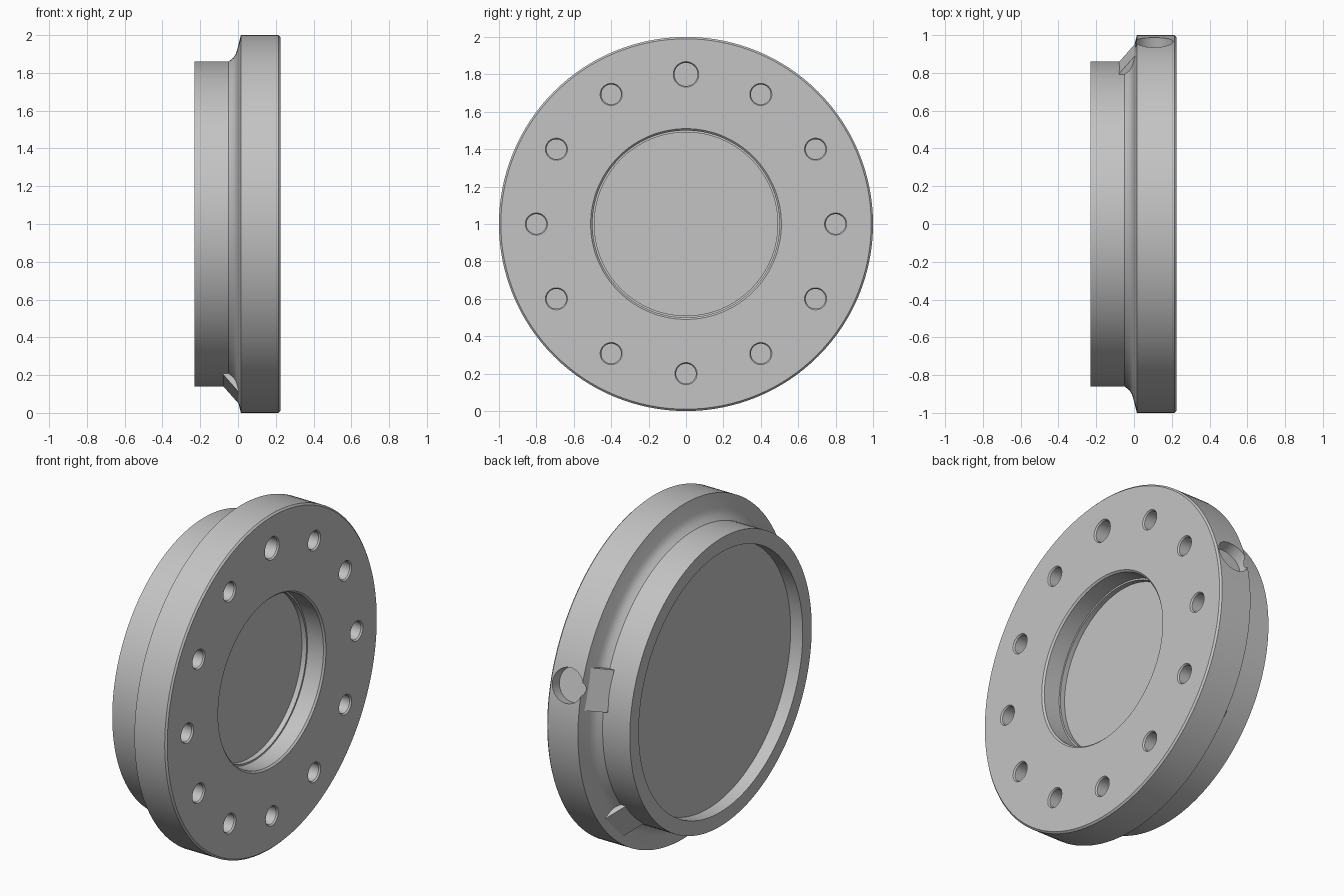
import bpy, bmesh, math
from mathutils import Matrix, Vector

cube = bpy.data.objects.get("Cube")
if cube:
    bpy.data.objects.remove(cube, do_unlink=True)

GREY = (0.55, 0.55, 0.55, 1)
metal = bpy.data.materials.new("grey metal")
metal.use_nodes = True
metal.diffuse_color = GREY
metal.node_tree.nodes["Principled BSDF"].inputs["Base Color"].default_value = GREY


def make_object(name, bm):
    bmesh.ops.remove_doubles(bm, verts=bm.verts, dist=1e-5)
    bmesh.ops.recalc_face_normals(bm, faces=bm.faces)
    mesh = bpy.data.meshes.new(name)
    bm.to_mesh(mesh)
    bm.free()
    mesh.materials.append(metal)
    obj = bpy.data.objects.new(name, mesh)
    bpy.context.collection.objects.link(obj)
    return obj


def revolve(bm, profile, steps, matrix):
    """Spin (x, radius) points about the x axis, then place the result."""
    verts = [bm.verts.new((x, r, 0)) for x, r in profile]
    edges = [bm.edges.new(pair) for pair in zip(verts, verts[1:])]
    before = set(bm.verts) - set(verts)
    bmesh.ops.spin(bm, geom=verts + edges, axis=(1, 0, 0), cent=(0, 0, 0),
                   angle=math.tau, steps=steps)
    bmesh.ops.transform(bm, matrix=matrix, verts=[v for v in bm.verts if v not in before])


def at_angle(degrees):
    """Frame on the wheel centre with local y pointing outward."""
    return Matrix.Translation((0, 0, 1)) @ Matrix.Rotation(math.radians(degrees), 4, 'X')


def combine(target, tool, operation):
    mod = target.modifiers.new(operation.lower(), 'BOOLEAN')
    mod.operation = operation
    mod.solver = 'EXACT'
    mod.object = tool
    bpy.context.view_layer.objects.active = target
    bpy.ops.object.modifier_apply(modifier=mod.name)
    bpy.data.objects.remove(tool, do_unlink=True)


# Flange, curved shoulder, neck and both round recesses
bm = bmesh.new()
revolve(bm, [(0.08, 0), (0.08, 0.49), (0.11, 0.49), (0.11, 0.5), (0.215, 0.5),
             (0.225, 0.51), (0.225, 0.99), (0.215, 1), (0.015, 1), (-0.005, 0.92),
             (-0.012, 0.9), (-0.025, 0.88), (-0.05, 0.86), (-0.23, 0.86),
             (-0.23, 0.775), (-0.15, 0.775), (-0.15, 0)], 128, at_angle(0))
flange = make_object("flange_body", bm)

# Sloping bosses on the shoulder
for degrees in (15, -45, -105):
    bm = bmesh.new()
    face = bm.faces.new([bm.verts.new((x, r, -0.12)) for x, r in
                         ((-0.08, 0.82), (-0.08, 0.855), (0.014, 0.965), (0.04, 0.965), (0.04, 0.82))])
    side = bmesh.ops.extrude_face_region(bm, geom=[face])
    bmesh.ops.translate(bm, vec=(0, 0, 0.24),
                        verts=[v for v in side["geom"] if isinstance(v, bmesh.types.BMVert)])
    bmesh.ops.transform(bm, matrix=at_angle(degrees), verts=bm.verts)
    combine(flange, make_object("boss", bm), 'UNION')

# Ring of chamfered blind holes, the top one larger
bm = bmesh.new()
for i in range(12):
    r = 0.062 if i == 3 else 0.053
    revolve(bm, [(0.1, 0), (0.1, r), (0.216, r), (0.226, r + 0.007), (0.3, r + 0.007), (0.3, 0)],
            32, at_angle(i * 30) @ Matrix.Translation((0, 0.8, 0)))
combine(flange, make_object("hole_cutter", bm), 'DIFFERENCE')

# Round port pocket in the rim
bm = bmesh.new()
outward = Matrix.Translation((0.107, 0, 0)) @ Matrix.Rotation(math.pi / 2, 4, 'Z')
revolve(bm, [(0.93, 0), (0.93, 0.1), (1.1, 0.1), (1.1, 0)], 48, at_angle(15) @ outward)
combine(flange, make_object("port_cutter", bm), 'DIFFERENCE')

# Smooth round walls, crisp edges
bpy.ops.object.select_all(action='DESELECT')
flange.select_set(True)
bpy.context.view_layer.objects.active = flange
bpy.ops.object.shade_smooth_by_angle(angle=math.radians(25))
